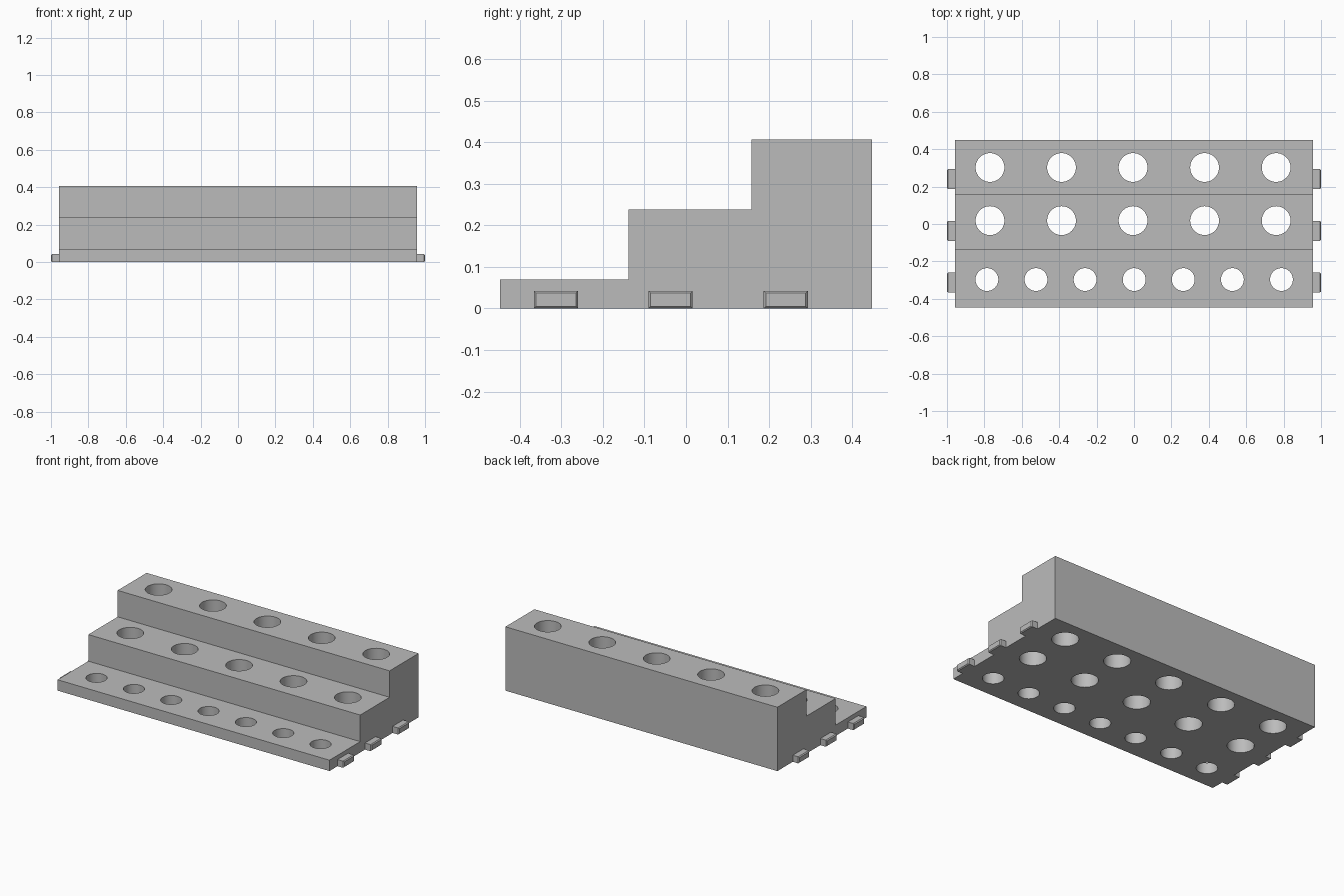
import bpy, bmesh, math

if "Cube" in bpy.data.objects:
    bpy.data.objects.remove(bpy.data.objects["Cube"])

gray = bpy.data.materials.new("light gray")
gray.diffuse_color = (0.5, 0.5, 0.5, 1)
gray.use_nodes = True
gray.node_tree.nodes["Principled BSDF"].inputs["Base Color"].default_value = gray.diffuse_color


def add_object(name, bm):
    bmesh.ops.recalc_face_normals(bm, faces=bm.faces)
    mesh = bpy.data.meshes.new(name)
    bm.to_mesh(mesh)
    bm.free()
    mesh.materials.append(gray)
    obj = bpy.data.objects.new(name, mesh)
    bpy.context.collection.objects.link(obj)
    return obj


# Stepped body: side profile extruded along x
HALF = 0.956
profile = [(-0.447, 0), (0.448, 0), (0.448, 0.406), (0.157, 0.406),
           (0.157, 0.238), (-0.138, 0.238), (-0.138, 0.069), (-0.447, 0.069)]
bm = bmesh.new()
face = bm.faces.new([bm.verts.new((-HALF, y, z)) for y, z in profile])
ext = bmesh.ops.extrude_face_region(bm, geom=[face])
bmesh.ops.translate(bm, vec=(2 * HALF, 0, 0),
                    verts=[g for g in ext["geom"] if isinstance(g, bmesh.types.BMVert)])
body = add_object("stepped_rack", bm)

# Round through-holes: count, spacing, centre x, y, radius for each tier
rows = [(7, 0.2625, 0.001, -0.297, 0.061),
        (5, 0.3825, -0.005, 0.018, 0.077),
        (5, 0.3825, -0.005, 0.302, 0.077)]
bm = bmesh.new()
for count, step, cx, y, radius in rows:
    for i in range(count):
        made = bmesh.ops.create_cone(bm, cap_ends=True, segments=64,
                                     radius1=radius, radius2=radius, depth=1)
        bmesh.ops.translate(bm, verts=made["verts"],
                            vec=(cx + (i - (count - 1) / 2) * step, y, 0.2))
cutter = add_object("hole_cutter", bm)

cut = body.modifiers.new("holes", "BOOLEAN")
cut.operation = "DIFFERENCE"
cut.solver = "EXACT"
cut.object = cutter
bpy.context.view_layer.objects.active = body
body.select_set(True)
bpy.ops.object.modifier_apply(modifier=cut.name)
bpy.data.objects.remove(cutter)
bpy.ops.object.shade_smooth_by_angle(angle=math.radians(30))

# End tabs with a chamfered outer face
for side, label in ((-1, "left"), (1, "right")):
    for n, y in enumerate((-0.313, -0.037, 0.24), 1):
        bm = bmesh.new()
        rings = []
        for x, inset in ((HALF, 0), (0.994, 0), (1.0, 0.005)):
            w, lo, hi = 0.053 - inset, inset, 0.042 - inset
            rings.append([bm.verts.new((side * x, y + dy, z)) for dy, z in
                          ((-w, lo), (w, lo), (w, hi), (-w, hi))])
        for a, b in zip(rings, rings[1:]):
            for i in range(4):
                j = (i + 1) % 4
                bm.faces.new((a[i], a[j], b[j], b[i]))
        bm.faces.new(rings[0])
        bm.faces.new(rings[-1])
        add_object(f"{label}_tab_{n}", bm)
